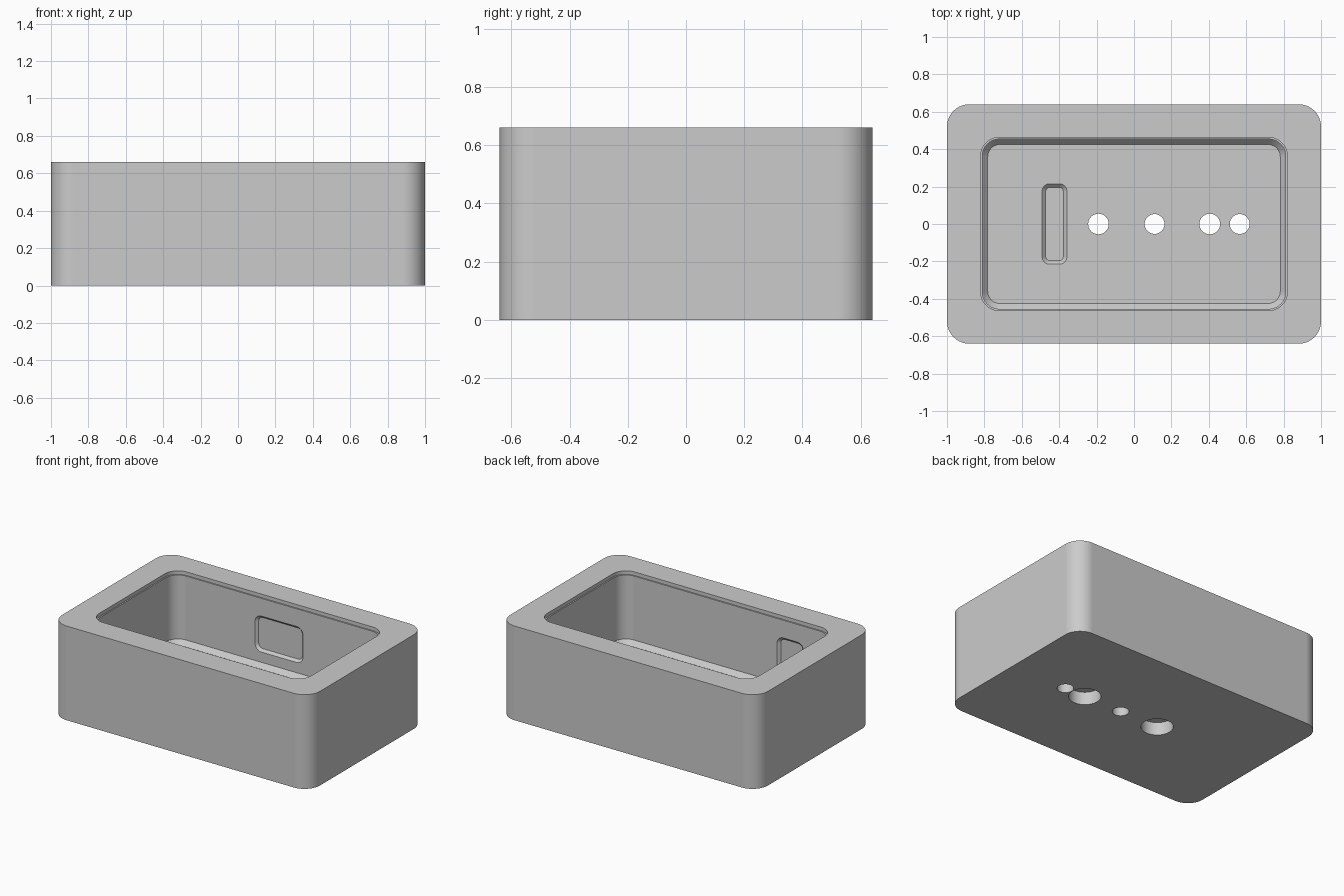
import bpy, bmesh, math
from mathutils import Matrix

if "Cube" in bpy.data.objects:
    bpy.data.objects.remove(bpy.data.objects["Cube"])

grey = bpy.data.materials.new("plain grey")
grey.diffuse_color = (0.6, 0.6, 0.6, 1)
grey.use_nodes = True
grey.node_tree.nodes["Principled BSDF"].inputs["Base Color"].default_value = grey.diffuse_color


def rounded_ring(hx, hy, r, z, steps=16):
    """Points of a rounded rectangle at height z."""
    pts = []
    for k, (sx, sy) in enumerate([(1, 1), (-1, 1), (-1, -1), (1, -1)]):
        for i in range(steps + 1):
            a = math.pi / 2 * (k + i / steps)
            pts.append((sx * (hx - r) + r * math.cos(a),
                        sy * (hy - r) + r * math.sin(a), z))
    return pts


def loft(name, sections, matrix=Matrix()):
    """Closed solid through rounded rectangles (half x, half y, radius, z)."""
    bm = bmesh.new()
    rings = [[bm.verts.new(p) for p in rounded_ring(*s)] for s in sections]
    n = len(rings[0])
    for a, b in zip(rings, rings[1:]):
        for i in range(n):
            j = (i + 1) % n
            bm.faces.new((a[i], a[j], b[j], b[i]))
    bm.faces.new(rings[0][::-1])
    bm.faces.new(rings[-1])
    bm.transform(matrix)
    bmesh.ops.recalc_face_normals(bm, faces=bm.faces)
    mesh = bpy.data.meshes.new(name)
    bm.to_mesh(mesh)
    bm.free()
    mesh.materials.append(grey)
    ob = bpy.data.objects.new(name, mesh)
    bpy.context.collection.objects.link(ob)
    return ob


def cylinder(name, x, r, z0, z1):
    bpy.ops.mesh.primitive_cylinder_add(vertices=48, radius=r, depth=z1 - z0,
                                        location=(x, 0, (z0 + z1) / 2))
    ob = bpy.context.object
    ob.name = name
    ob.data.materials.append(grey)
    return ob


# Outer block
body = loft("box_body", [(1, 0.64, 0.12, 0), (1, 0.64, 0.12, 0.66)])

# Straight-walled cavity with a chamfer around the floor and a small lip at the rim
cutters = [loft("cavity_cutter", [(0.782, 0.425, 0.065, 0.155), (0.811, 0.454, 0.092, 0.187),
                                  (0.811, 0.454, 0.092, 0.635), (0.82, 0.463, 0.10, 0.635),
                                  (0.82, 0.463, 0.10, 0.75)])]

# Slot sunk in the floor, chamfered
cutters.append(loft("slot_cutter", [(0.047, 0.196, 0.022, 0.130), (0.047, 0.196, 0.022, 0.136),
                                    (0.067, 0.216, 0.04, 0.156), (0.067, 0.216, 0.04, 0.25)],
                    Matrix.Translation((-0.425, 0, 0))))

# Shallow chamfered recesses in the long inner walls
for name, x, half, side in (("back", 0.0, 0.187, 1), ("front", -0.49, 0.103, -1)):
    place = Matrix.Translation((x, 0, 0.385)) @ Matrix.Rotation(-side * math.pi / 2, 4, 'X')
    cutters.append(loft(name + "_recess_cutter", [(half, 0.127, 0.05, 0.39), (half, 0.127, 0.05, 0.453),
                                                  (half - 0.018, 0.109, 0.032, 0.471)], place))

# Through holes, two of them counterbored from below
for i, (x, r) in enumerate(((-0.19, 0.055), (0.11, 0.053), (0.405, 0.055), (0.565, 0.053))):
    cutters.append(cylinder(f"hole_cutter_{i}", x, r, -0.1, 0.3))
for i, x in enumerate((-0.19, 0.405)):
    cutters.append(cylinder(f"counterbore_cutter_{i}", x, 0.102, -0.1, 0.09))

bpy.context.view_layer.objects.active = body
for c in cutters:
    c.hide_render = True
    mod = body.modifiers.new(c.name, 'BOOLEAN')
    mod.operation = 'DIFFERENCE'
    mod.solver = 'EXACT'
    mod.object = c
    bpy.ops.object.modifier_apply(modifier=mod.name)
    bpy.data.objects.remove(c)

# Smooth corners with clean flat walls
bpy.ops.object.select_all(action='DESELECT')
body.select_set(True)
bpy.context.view_layer.objects.active = body
bpy.ops.object.shade_smooth_by_angle(angle=math.radians(30))
weighted = body.modifiers.new("even_shading", 'WEIGHTED_NORMAL')
weighted.keep_sharp = True
